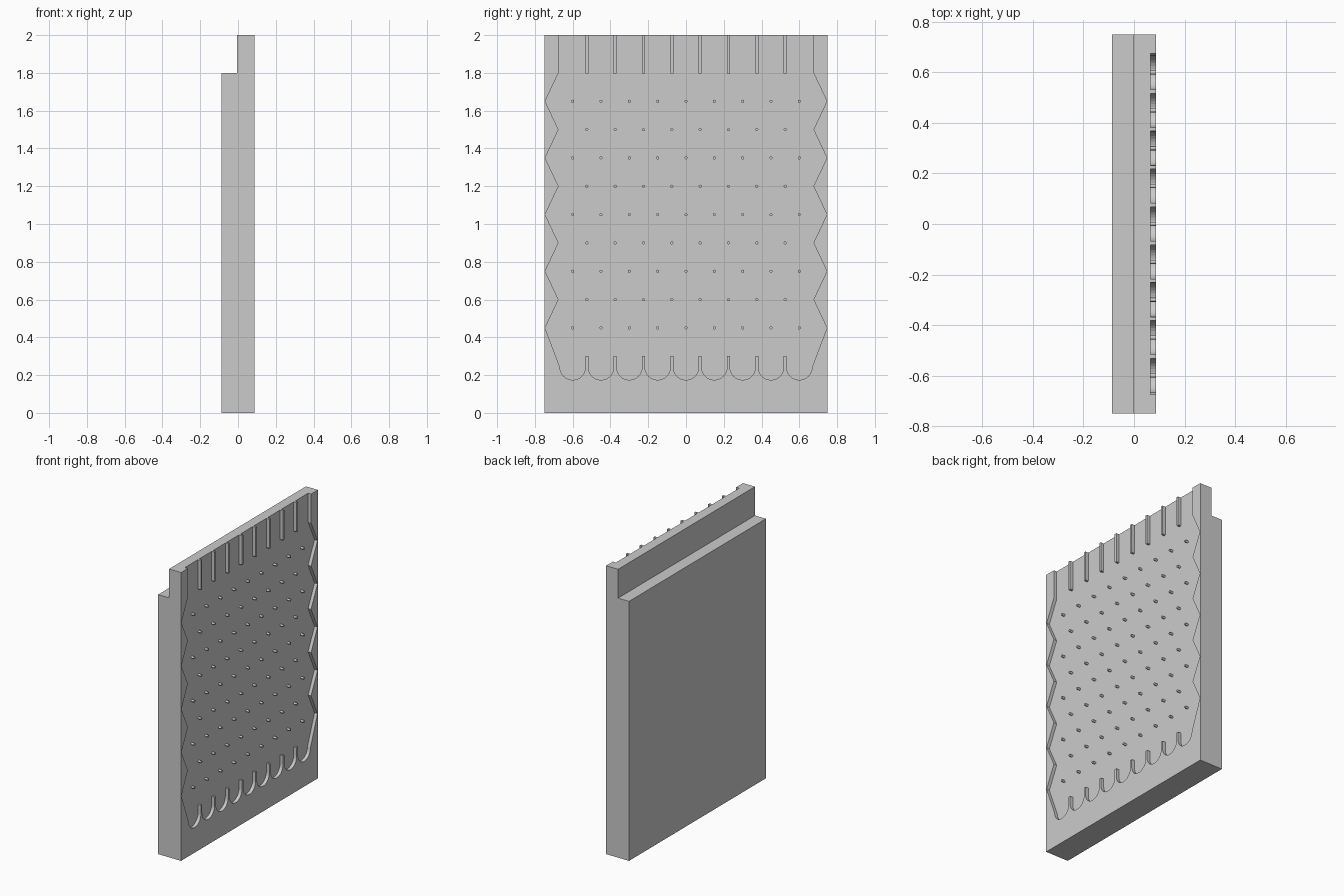
import bpy, bmesh, math

if "Cube" in bpy.data.objects:
    bpy.data.objects.remove(bpy.data.objects["Cube"])

HALF_T, HALF_W, HEIGHT = 0.088, 0.75, 2.0   # half thickness, half width, height
FLOOR = 0.065                               # x of the recessed face
PITCH, WALL = 0.15, 0.0075                  # slot spacing, half divider thickness

grey = bpy.data.materials.new("light_grey")
grey.diffuse_color = (0.6, 0.6, 0.6, 1)
grey.use_nodes = True
grey.node_tree.nodes["Principled BSDF"].inputs["Base Color"].default_value = grey.diffuse_color


def add_object(name, bm):
    bmesh.ops.recalc_face_normals(bm, faces=bm.faces)
    mesh = bpy.data.meshes.new(name)
    bm.to_mesh(mesh)
    bm.free()
    mesh.materials.append(grey)
    obj = bpy.data.objects.new(name, mesh)
    bpy.context.collection.objects.link(obj)
    return obj


def prism(bm, points, direction):
    """Extrude a closed outline of 3D points along a direction."""
    face = bm.faces.new([bm.verts.new(p) for p in points])
    ext = bmesh.ops.extrude_face_region(bm, geom=[face])
    verts = [v for v in ext["geom"] if isinstance(v, bmesh.types.BMVert)]
    bmesh.ops.translate(bm, verts=verts, vec=direction)


# Board with a stepped lip along the top of the back
bm = bmesh.new()
step = [(-HALF_T, 0), (HALF_T, 0), (HALF_T, HEIGHT), (-0.004, HEIGHT),
        (-0.004, 1.8), (-HALF_T, 1.8)]
prism(bm, [(x, -HALF_W, z) for x, z in step], (0, 2 * HALF_W, 0))
board = add_object("board", bm)

# Recess outline: zigzag sides, open top, row of round-bottomed cups
side = [(0.675, 2.1), (0.675, 1.8)]
for i in range(5):
    side.append((0.746, 1.65 - 0.3 * i))
    if i < 4:
        side.append((0.675, 1.5 - 0.3 * i))
cups = []
r = PITCH / 2 - WALL
for i in range(9):
    c = (i - 4) * PITCH
    if i > 0:
        cups.append((c - r, 0.3))
    for k in range(17):
        a = math.pi + math.pi * k / 16
        cups.append((c + r * math.cos(a), 0.242 + r * math.sin(a)))
    if i < 8:
        cups.append((c + r, 0.3))
outline = [(-y, z) for y, z in side] + cups + side[::-1]

bm = bmesh.new()
prism(bm, [(FLOOR, y, z) for y, z in outline], (0.1, 0, 0))
cutter = add_object("recess_cutter", bm)
cutter.hide_render = True
cutter.hide_viewport = True

cut = board.modifiers.new("recess", 'BOOLEAN')
cut.operation = 'DIFFERENCE'
cut.solver = 'EXACT'
cut.object = cutter

# Entry dividers along the top
bm = bmesh.new()
for i in range(8):
    y = (i - 3.5) * PITCH
    shape = [(y - WALL, HEIGHT), (y - WALL, 1.798), (y - WALL / 2, 1.794),
             (y + WALL / 2, 1.794), (y + WALL, 1.798), (y + WALL, HEIGHT)]
    prism(bm, [(FLOOR - 0.005, a, z) for a, z in shape], (HALF_T - FLOOR + 0.005, 0, 0))
add_object("top_dividers", bm)

# Staggered rows of round pegs
bm = bmesh.new()
for row in range(9):
    n = 9 if row % 2 == 0 else 8
    for i in range(n):
        y, z = (i - (n - 1) / 2) * PITCH, 1.65 - PITCH * row
        ring = [(FLOOR - 0.005,
                 y + 0.008 * math.cos(k * math.tau / 16),
                 z + 0.008 * math.sin(k * math.tau / 16)) for k in range(16)]
        prism(bm, ring, (HALF_T - FLOOR + 0.005, 0, 0))
pegs = add_object("pegs", bm)

# Smooth the round pegs, keep their rims sharp
bpy.context.view_layer.objects.active = pegs
pegs.select_set(True)
bpy.ops.object.shade_smooth_by_angle(angle=math.radians(30))
